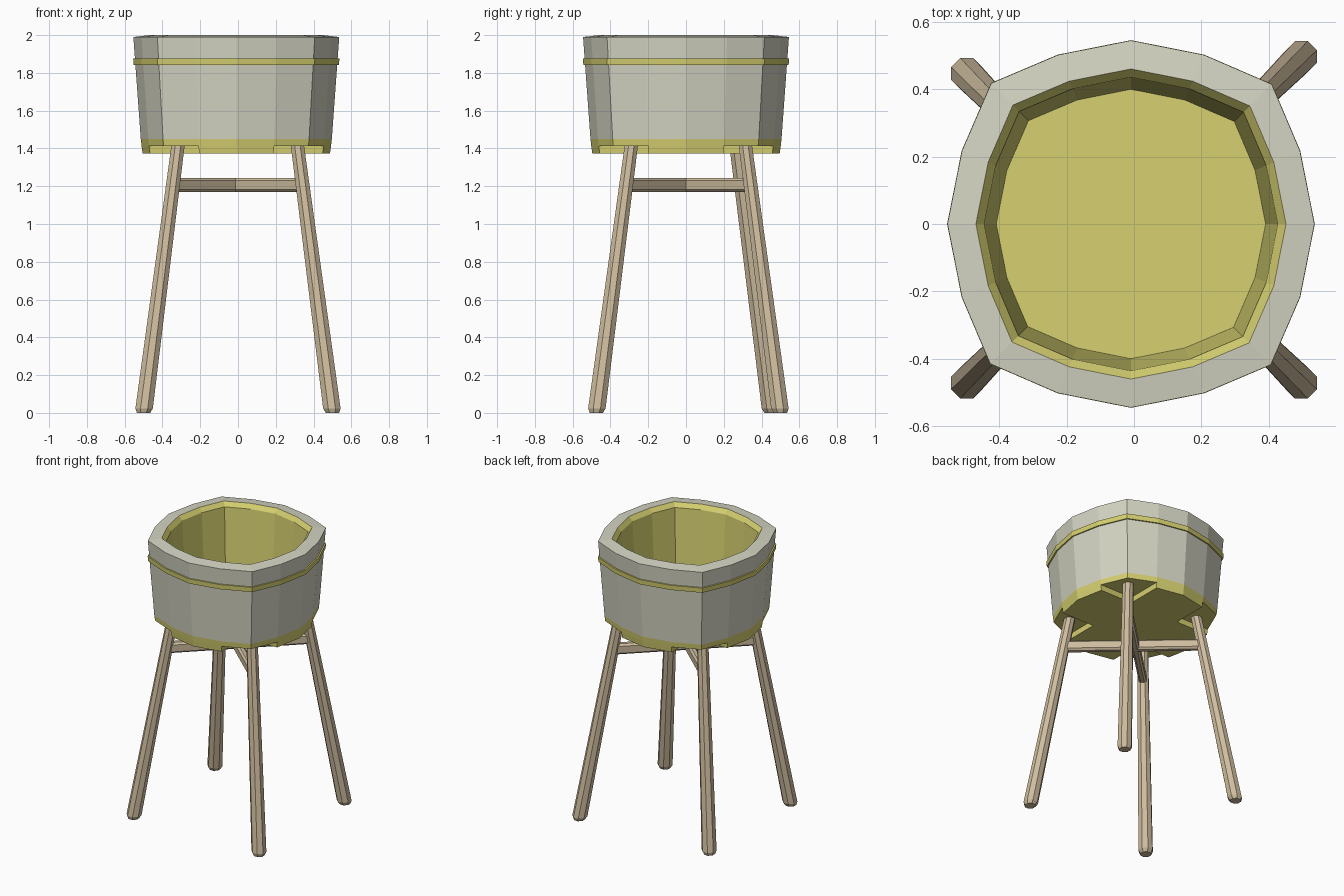
import bpy, bmesh, math
from mathutils import Vector, Matrix

if "Cube" in bpy.data.objects:
    bpy.data.objects.remove(bpy.data.objects["Cube"])


def material(name, rgb):
    m = bpy.data.materials.new(name)
    m.diffuse_color = (*rgb, 1)
    m.use_nodes = True
    m.node_tree.nodes["Principled BSDF"].inputs["Base Color"].default_value = m.diffuse_color
    return m


GREY = material("pale grey", (0.665, 0.665, 0.55))
YELLOW = material("straw yellow", (0.67, 0.63, 0.162))
WOOD = material("tan wood", (0.62, 0.51, 0.345))


def outline(corner=(0.418, 0.415)):
    """Squarish 16-sided outline, made from one quarter turned four times."""
    quarter = [(0.545, 0), (0.502, 0.217), corner, (0.217, 0.502)]
    pts = []
    for k in range(4):
        c, s = (1, 0, -1, 0)[k], (0, 1, 0, -1)[k]
        pts += [(x * c - y * s, x * s + y * c) for x, y in quarter]
    return pts


def finish(name, bm, mats):
    bmesh.ops.recalc_face_normals(bm, faces=bm.faces[:])
    me = bpy.data.meshes.new(name)
    bm.to_mesh(me)
    bm.free()
    for m in mats:
        me.materials.append(m)
    ob = bpy.data.objects.new(name, me)
    bpy.context.collection.objects.link(ob)
    return ob


def loft(name, pts, rings, mats, seg_mats=None, caps=(0, 0), closed=False, cx=-0.009):
    """Stack scaled copies of an outline, given as (scale, height)."""
    bm = bmesh.new()
    loops = [[bm.verts.new((x * s + cx, y * s, z)) for x, y in pts] for s, z in rings]
    n = len(pts)
    count = len(loops) if closed else len(loops) - 1
    for i in range(count):
        a, b = loops[i], loops[(i + 1) % len(loops)]
        for j in range(n):
            k = (j + 1) % n
            f = bm.faces.new((a[j], a[k], b[k], b[j]))
            f.material_index = seg_mats[i] if seg_mats else 0
    if not closed:
        for loop, m in ((loops[0], caps[0]), (loops[-1], caps[1])):
            bm.faces.new(loop).material_index = m
    return finish(name, bm, mats)


# Tub: inner floor and wall, lip, grey rim and outer wall, yellow foot band
loft("tub", outline(),
     [(0.734, 1.45), (0.80, 1.97), (0.845, 2.0), (1.0, 1.99), (0.928, 1.45), (0.92, 1.412)],
     [GREY, YELLOW], seg_mats=[1, 1, 0, 0, 1], caps=(1, 1))

# Hoop around the upper wall
loft("hoop", outline(), [(0.96, 1.842), (0.997, 1.842), (1.002, 1.877), (0.96, 1.877)],
     [YELLOW], closed=True)

# Cross-shaped underside with a square notch over each leg
loft("underside", outline(corner=(0.217, 0.217)), [(0.92, 1.412), (0.91, 1.372)], [YELLOW])


def leg(name, top, foot):
    """Eight-sided splayed leg with a chamfered foot."""
    top, foot = Vector((*top, 1.412)), Vector((*foot, 0))
    bm = bmesh.new()
    loops = []
    for z, r in ((0, 0.038), (0.024, 0.05), (1.412, 0.038)):
        c = foot.lerp(top, z / 1.412)
        loops.append([bm.verts.new((c.x + r * math.cos(a), c.y + r * math.sin(a), z))
                      for a in [(i + 0.5) * math.pi / 4 for i in range(8)]])
    for a, b in zip(loops, loops[1:]):
        for j in range(8):
            k = (j + 1) % 8
            bm.faces.new((a[j], a[k], b[k], b[j]))
    bm.faces.new(loops[0])
    bm.faces.new(loops[-1])
    finish(name, bm, [WOOD])
    return foot.lerp(top, 1.207 / 1.412)


# Legs (top and foot positions)
fl = leg("front_left_leg", (-0.318, -0.29), (-0.50, -0.475))
fr = leg("front_right_leg", (0.315, -0.29), (0.50, -0.475))
br = leg("back_right_leg", (0.315, 0.315), (0.50, 0.50))
bl = leg("back_left_leg", (-0.318, 0.265), (-0.50, 0.45))


def stretcher(name, a, b):
    """Chamfered bar joining two opposite legs."""
    d = b - a
    bm = bmesh.new()
    bmesh.ops.create_cube(bm, size=1)
    bmesh.ops.scale(bm, vec=(d.length, 0.05, 0.075), verts=bm.verts)
    long_edges = [e for e in bm.edges if abs(e.verts[0].co.x - e.verts[1].co.x) > 0.1]
    bmesh.ops.bevel(bm, geom=long_edges, offset=0.013, segments=1, affect='EDGES')
    rot = Matrix.Rotation(math.atan2(d.y, d.x), 4, 'Z')
    bm.transform(Matrix.Translation((a + b) / 2) @ rot)
    finish(name, bm, [WOOD])


# Crossed stretchers under the tub
stretcher("stretcher_a", fl, br)
stretcher("stretcher_b", fr, bl)
